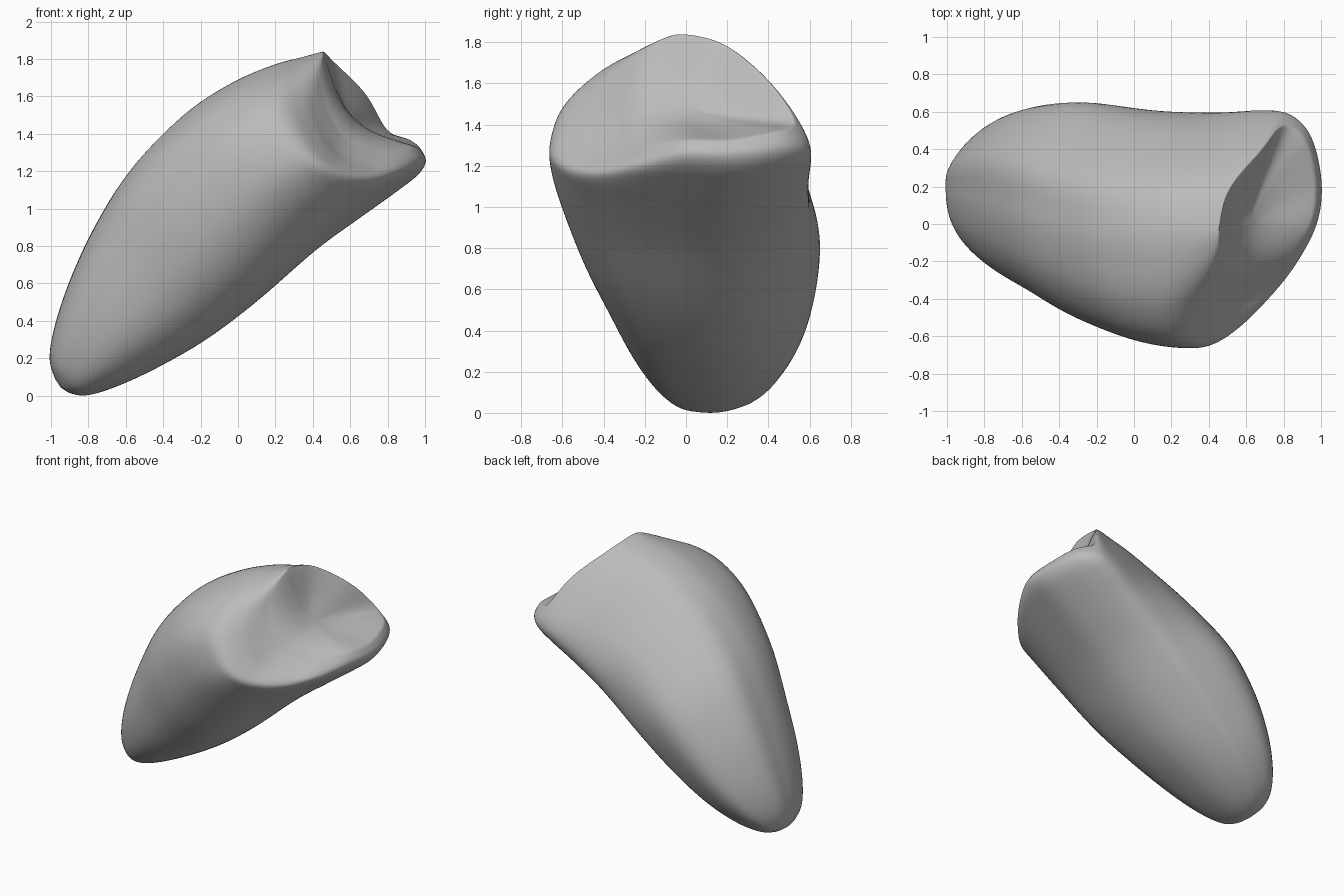
import bpy
import bmesh
import math
from mathutils import Vector

cube = bpy.data.objects.get("Cube")
if cube:
    bpy.data.objects.remove(cube, do_unlink=True)

# Outline of the blunt end as (y, height across the body axis)
END_OUTLINE = [(0, .98), (.2, .9), (.41, .64), (.55, .4), (.46, .27), (.22, .2), (0, .22),
               (-.15, .28), (-.25, .38), (-.31, .52), (-.31, .67), (-.28, .81), (-.2, .92), (-.1, .97)]

# Stations along the axis: position, upper, lower, front and back limits, lean
STATIONS = [(-.63, .75, .65, .05, .24, 0),
            (-.575, .85, .575, -.06, .35, 0),
            (-.43, .955, .495, -.17, .47, 0),
            (-.2, 1.07, .41, -.28, .57, 0),
            (.1, 1.18, .33, -.39, .63, 0),
            (.45, 1.26, .28, -.52, .66, 0),
            (.85, 1.265, .25, -.625, .635, .03),
            (1.15, 1.205, .205, -.655, .615, .15),
            (1.38, 1.115, .17, -.635, .615, .4),
            (1.52, 1.035, .155, -.53, .605, .75),
            (1.6, .99, .18, -.42, .58, 1.25),
            (1.625, .975, .25, -.32, .53, 1.7)]
STEPS = 4


def smoothstep(a, b, x):
    t = min(1, max(0, (x - a) / (b - a)))
    return t * t * (3 - 2 * t)


def spline(points, closed):
    """Smooth curve through the points."""
    n = len(points)
    pick = (lambda i: points[i % n]) if closed else (lambda i: points[min(n - 1, max(0, i))])
    out = []
    for i in range(n if closed else n - 1):
        a, b, c, d = (pick(i + k) for k in (-1, 0, 1, 2))
        for s in range(STEPS):
            t = s / STEPS
            out.append(b + (c - a) * t / 2 + (a * 2 - b * 5 + c * 4 - d) * t * t / 2
                       + (b * 3 - a - c * 3 + d) * t ** 3 / 2)
    if not closed:
        out.append(points[-1])
    return out


def unit_outline():
    """End outline scaled to -1..1 each way, with the crest kept at zero."""
    ys, vs = zip(*END_OUTLINE)
    middle, half = (max(vs) + min(vs)) / 2, (max(vs) - min(vs)) / 2
    return [(y / (max(ys) if y > 0 else -min(ys)), (v - middle) / half) for y, v in END_OUTLINE]


def section(u, top, bottom, front, back, lean):
    """Cross-section that changes from an oval to the end outline."""
    blend = smoothstep(.1, 1.6, u)
    origin = (front + back) / 2 * (1 - blend)
    ring = []
    for py, pv in unit_outline():
        angle = math.atan2(pv, py)
        oval = [math.copysign(abs(f(angle)) ** .9, f(angle)) for f in (math.cos, math.sin)]
        a = oval[0] + (py - oval[0]) * blend
        b = oval[1] + (pv - oval[1]) * blend
        # The upper side is shifted slightly to the back
        y = origin + a * (back - origin if a > 0 else origin - front) + .04 * b * (1 - blend)
        v = (top + bottom) / 2 + b * (top - bottom) / 2
        # The end is set back at the front, more so low down, and at the back corner
        setback = lean * (min(0, y - .055 * (1 - b)) ** 2 + 2 * max(0, y - .4) ** 2)
        ring.append(Vector((u - setback, y, v)))
    return spline(ring, True)


def to_world(p):
    u, y, v = p
    return Vector(((u - v) * math.sqrt(.5), y, (u + v) * math.sqrt(.5)))


# Body rings
columns = [spline(list(col), False) for col in zip(*(section(*s) for s in STATIONS))]
rings = [list(r) for r in zip(*columns)]

# Hollow in the blunt end
rim = rings[-1]
middle = sum(rim, Vector()) / len(rim)
for s in (.96, .88, .75, .6, .45, .3, .15):
    ring = []
    for p in rim:
        q = middle.lerp(p, s)
        q.x = middle.x + (p.x - middle.x) * s * s - .06 * (1 - s * s) ** 2
        ring.append(q)
    rings.append(ring)

bm = bmesh.new()
loops = [[bm.verts.new(to_world(p)) for p in r] for r in rings]
count = len(rim)
for low, high in zip(loops, loops[1:]):
    for i in range(count):
        j = (i + 1) % count
        bm.faces.new((low[i], low[j], high[j], high[i]))

# Close the narrow tip and the hollow
for loop, shift in ((loops[0], -.01), (loops[-1], 0)):
    centre = sum((v.co for v in loop), Vector()) / count
    pole = bm.verts.new(centre + to_world((shift, 0, 0)))
    for i in range(count):
        bm.faces.new((loop[i], loop[(i + 1) % count], pole))
bmesh.ops.recalc_face_normals(bm, faces=bm.faces)

# Rest on the ground
lowest = min(v.co.z for v in bm.verts)
bmesh.ops.translate(bm, verts=bm.verts, vec=(0, 0, -lowest))

mesh = bpy.data.meshes.new("smooth_body")
bm.to_mesh(mesh)
bm.free()
body = bpy.data.objects.new("smooth_body", mesh)
bpy.context.collection.objects.link(body)
for poly in mesh.polygons:
    poly.use_smooth = True
soften = body.modifiers.new("soften", 'SUBSURF')
soften.levels = soften.render_levels = 1

# Plain grey
grey = bpy.data.materials.new("plain_grey")
grey.use_nodes = True
colour = (.5, .5, .5, 1)
grey.diffuse_color = colour
grey.node_tree.nodes["Principled BSDF"].inputs["Base Color"].default_value = colour
mesh.materials.append(grey)
